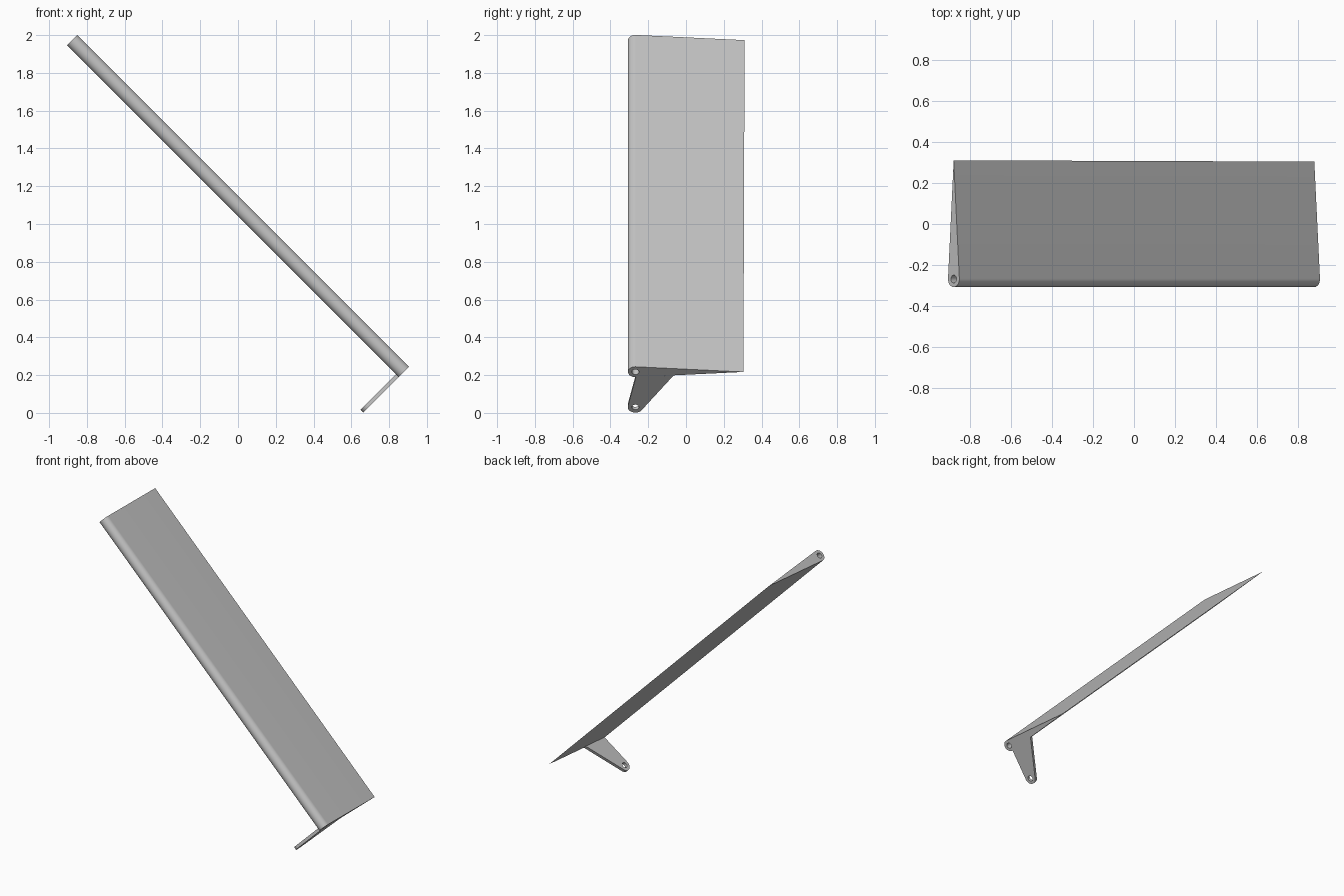
import bpy, bmesh
from math import acos, atan2, cos, sin, hypot, pi, radians

cube = bpy.data.objects.get("Cube")
if cube:
    bpy.data.objects.remove(cube, do_unlink=True)

HALF_SPAN = 1.242
HINGE = (-0.268, 0.0)       # profile points are (chord, thickness)
HORN_EYE = (-0.268, -0.264)
NOSE_R, EYE_R, PIN_R = 0.039, 0.04, 0.019
TAIL = (0.307, 0.0)

grey = bpy.data.materials.new("light grey")
grey.use_nodes = True
grey.diffuse_color = (0.55, 0.55, 0.55, 1)
grey.node_tree.nodes["Principled BSDF"].inputs["Base Color"].default_value = grey.diffuse_color


def arc(centre, r, start, end, steps):
    return [(centre[0] + r * cos(start + (end - start) * i / steps),
             centre[1] + r * sin(start + (end - start) * i / steps))
            for i in range(steps + 1)]


def tangent(centre, r, point, side):
    """Angle on the circle where a line from the point touches it."""
    dx, dy = point[0] - centre[0], point[1] - centre[1]
    return atan2(dy, dx) + side * acos(r / hypot(dx, dy))


def extrude_part(name, outline, hole_centre, x0, x1):
    """Extrude a profile with a pin hole along the tilted span."""
    bm = bmesh.new()
    hole = arc(hole_centre, PIN_R, 0, 2 * pi, 24)[:-1]
    edges = []
    for loop in (outline, hole):
        vs = [bm.verts.new((x0, y, z)) for y, z in loop]
        edges += [bm.edges.new((v, vs[i - 1])) for i, v in enumerate(vs)]
    bmesh.ops.triangle_fill(bm, use_beauty=True, edges=edges)
    ext = bmesh.ops.extrude_face_region(bm, geom=bm.faces[:], use_keep_orig=True)
    moved = [g for g in ext["geom"] if isinstance(g, bmesh.types.BMVert)]
    bmesh.ops.translate(bm, verts=moved, vec=(x1 - x0, 0, 0))
    # the trailing edge is very slightly skewed along the span
    for v in bm.verts:
        if v.co.y > 0.3:
            v.co.y -= 0.0025 * v.co.x
    bmesh.ops.recalc_face_normals(bm, faces=bm.faces[:])
    mesh = bpy.data.meshes.new(name)
    bm.to_mesh(mesh)
    bm.free()
    mesh.materials.append(grey)
    ob = bpy.data.objects.new(name, mesh)
    bpy.context.collection.objects.link(ob)
    ob.location = (0, 0, 1.095)
    ob.rotation_euler = (0, radians(45), 0)
    bpy.ops.object.select_all(action="DESELECT")
    ob.select_set(True)
    bpy.context.view_layer.objects.active = ob
    bpy.ops.object.shade_smooth_by_angle(angle=radians(30))
    return ob


# Flap: round nose tapering to a sharp trailing edge
a = tangent(HINGE, NOSE_R, TAIL, 1)
flap_outline = arc(HINGE, NOSE_R, a, 2 * pi - a, 28) + [TAIL]
extrude_part("flap", flap_outline, HINGE, -HALF_SPAN, HALF_SPAN)

# Control horn: thin plate under the lower end, flush with the end face
low = flap_outline[-2]


def underside(y):
    return (y, low[1] * (TAIL[0] - y) / (TAIL[0] - low[0]))


front_root, rear_root = underside(low[0]), underside(-0.065)
start = tangent(HORN_EYE, EYE_R, front_root, 1)
end = tangent(HORN_EYE, EYE_R, rear_root, -1) + 2 * pi
horn_outline = arc(HORN_EYE, EYE_R, start, end, 24) + [rear_root, front_root]
extrude_part("control_horn", horn_outline, HORN_EYE, HALF_SPAN - 0.021, HALF_SPAN)
